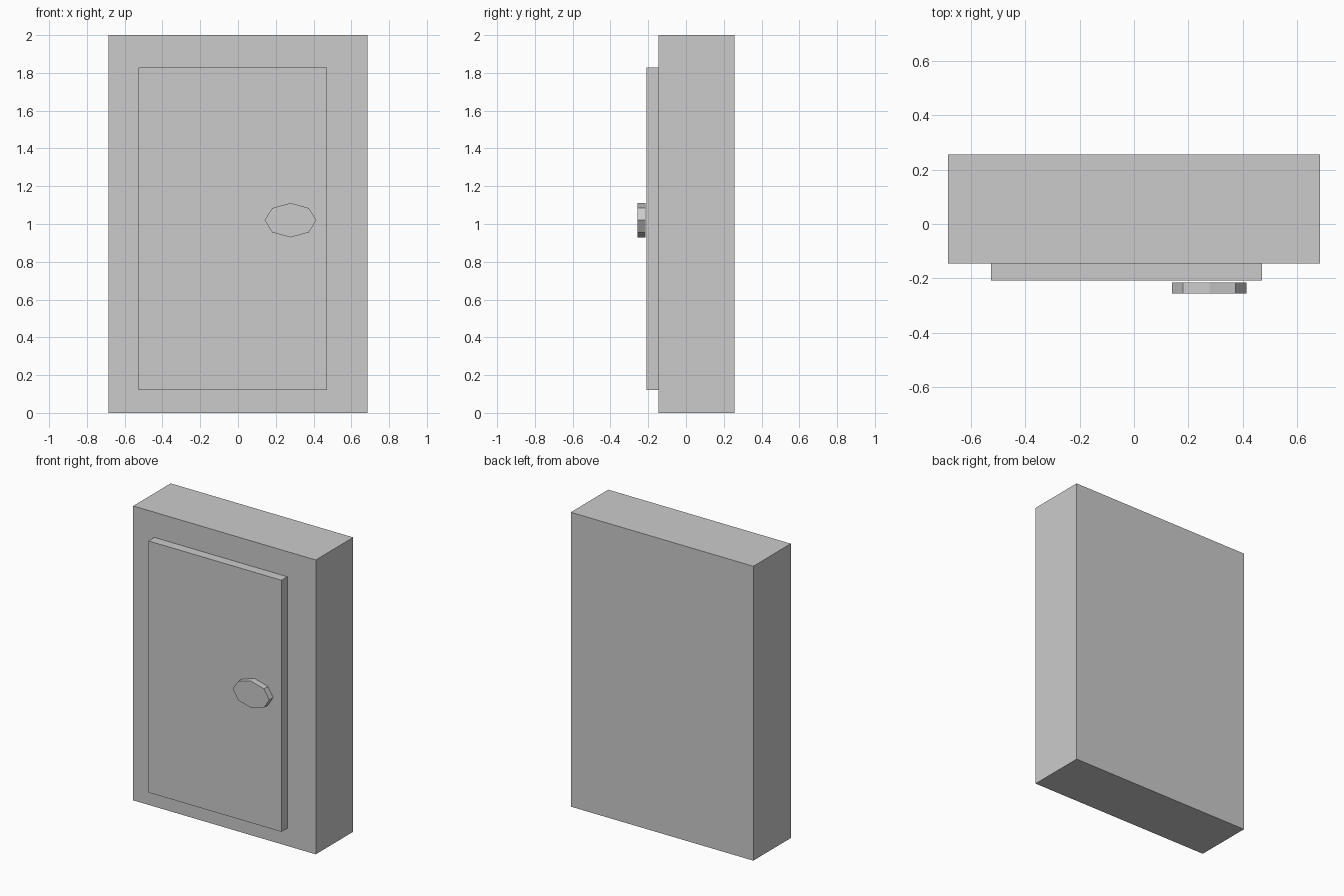
import bpy, math

if "Cube" in bpy.data.objects:
    bpy.data.objects.remove(bpy.data.objects["Cube"])


def box(name, x, y, z):
    """Box spanning the given (min, max) ranges."""
    bpy.ops.mesh.primitive_cube_add(size=1)
    ob = bpy.context.object
    ob.name = name
    ob.location = [(a + b) / 2 for a, b in (x, y, z)]
    ob.scale = [b - a for a, b in (x, y, z)]
    bpy.ops.object.transform_apply(location=False, rotation=False, scale=True)
    return ob


# Cabinet body and raised door panel
box("body", (-0.686, 0.686), (-0.145, 0.257), (0, 2))
box("door", (-0.528, 0.472), (-0.208, -0.145), (0.12, 1.829))

# Eight-sided oval knob, sitting just in front of the door
bpy.ops.mesh.primitive_cylinder_add(vertices=8, radius=1, depth=1)
knob = bpy.context.object
knob.name = "knob"
knob.scale = (0.137, 0.091, 0.042)
knob.rotation_euler = (math.pi / 2, 0, 0)
knob.location = (0.278, -0.236, 1.02)
bpy.ops.object.transform_apply(location=False, rotation=True, scale=True)
